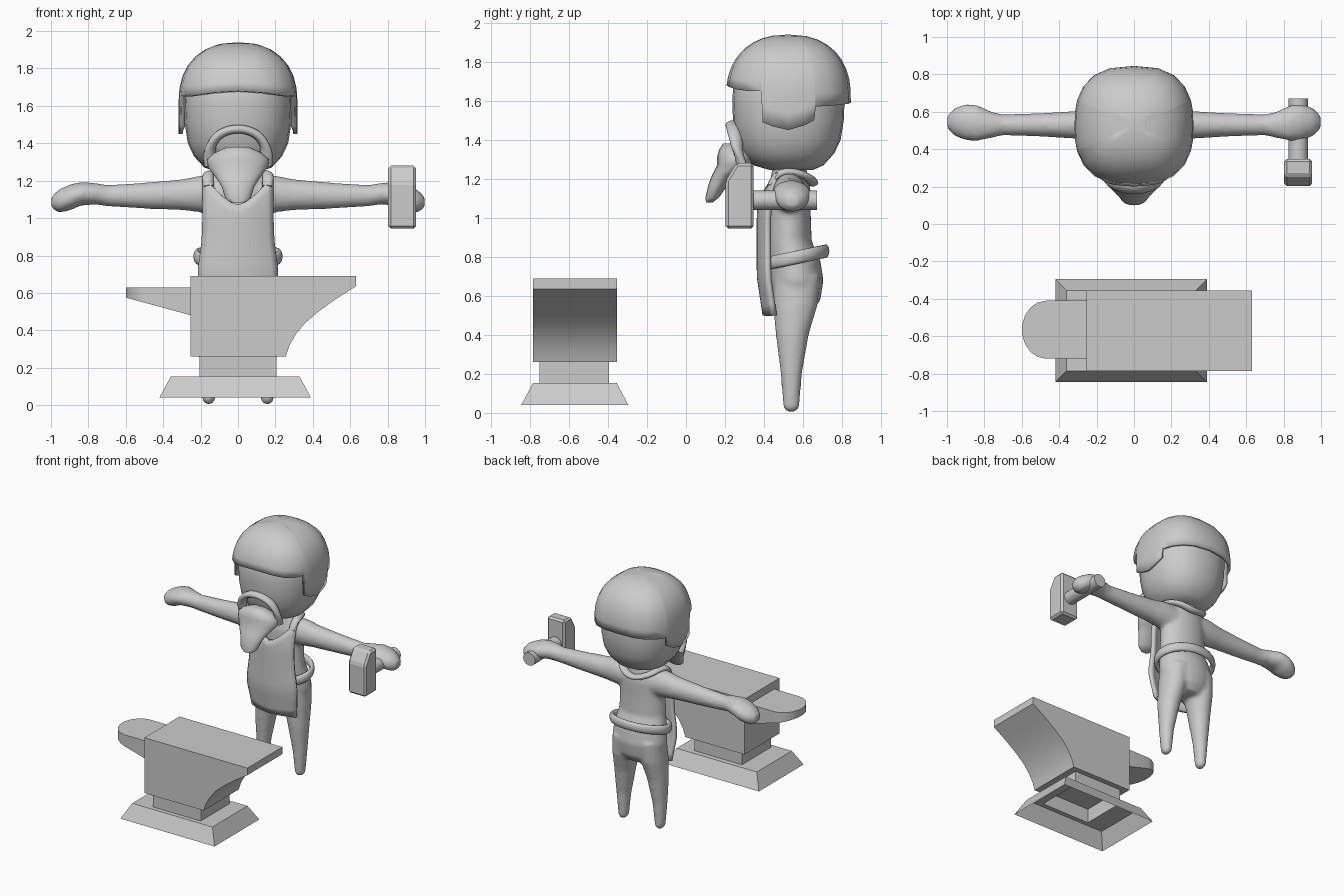
import bpy, bmesh, math
from mathutils import Vector

if "Cube" in bpy.data.objects:
    bpy.data.objects.remove(bpy.data.objects["Cube"])

grey = bpy.data.materials.new("light_grey")
grey.diffuse_color = (0.6, 0.6, 0.6, 1)
grey.use_nodes = True
grey.node_tree.nodes["Principled BSDF"].inputs["Base Color"].default_value = grey.diffuse_color


def spow(v, p):
    return math.copysign(abs(v) ** p, v)


def finish(bm, name, smooth=35):
    """Turn a bmesh into a named object with clean normals and sharp edges kept."""
    bmesh.ops.remove_doubles(bm, verts=bm.verts, dist=0.0005)
    bmesh.ops.recalc_face_normals(bm, faces=bm.faces)
    me = bpy.data.meshes.new(name)
    bm.to_mesh(me)
    bm.free()
    me.materials.append(grey)
    ob = bpy.data.objects.new(name, me)
    bpy.context.collection.objects.link(ob)
    if smooth:
        bpy.ops.object.select_all(action='DESELECT')
        ob.select_set(True)
        bpy.context.view_layer.objects.active = ob
        bpy.ops.object.shade_smooth_by_angle(angle=math.radians(smooth))
    return ob


def bridge(bm, rings, closed=True):
    n = len(rings[0])
    for a, b in zip(rings, rings[1:]):
        for i in range(n if closed else n - 1):
            j = (i + 1) % n
            bm.faces.new((a[i], a[j], b[j], b[i]))


def loft(bm, sections, axis='z', n=16, power=2.0, caps=True):
    """Sections are (centre, half_u, half_v); u, v are x, y or, along x, y, z."""
    rings = []
    for c, hu, hv in sections:
        ring = []
        for i in range(n):
            a = 2 * math.pi * i / n
            u, v = hu * spow(math.cos(a), 2 / power), hv * spow(math.sin(a), 2 / power)
            ring.append(bm.verts.new(Vector(c) + Vector((u, v, 0) if axis == 'z' else (0, u, v))))
        rings.append(ring)
    bridge(bm, rings)
    if caps:
        bm.faces.new(rings[0])
        bm.faces.new(rings[-1])


def prism(name, pts, place, lo, hi, bevel=0):
    """Extrude a 2D outline between two depths; place maps (p, q, depth) to xyz."""
    bm = bmesh.new()
    rings = [[bm.verts.new(place(p, q, d)) for p, q in pts] for d in (lo, hi)]
    bridge(bm, rings)
    for r in rings:
        bm.faces.new(r)
    if bevel:
        bmesh.ops.bevel(bm, geom=bm.edges[:], offset=bevel, segments=1, affect='EDGES')
    return finish(bm, name, 25 if not bevel else 0)


def strip(name, pts, w, t, cyclic=False):
    """Rounded band along a smooth path, w wide in z and t thick outward."""
    cu = bpy.data.curves.new(name, 'CURVE')
    cu.dimensions = '3D'
    sp = cu.splines.new('NURBS')
    sp.points.add(len(pts) - 1)
    for p, co in zip(sp.points, pts):
        p.co = (*co, 1)
    sp.use_cyclic_u, sp.use_endpoint_u, sp.order_u, sp.resolution_u = cyclic, True, 3, 4
    cu.twist_mode = 'Z_UP'
    prof = bpy.data.curves.new(name + "_section", 'CURVE')
    ps = prof.splines.new('POLY')
    ps.points.add(9)
    for i, p in enumerate(ps.points):
        a = 2 * math.pi * i / 10
        p.co = (t * math.cos(a), w * math.sin(a), 0, 1)
    ps.use_cyclic_u = True
    po = bpy.data.objects.new(name + "_section", prof)
    po.hide_render = True
    bpy.context.collection.objects.link(po)
    cu.bevel_mode, cu.bevel_object, cu.use_fill_caps = 'OBJECT', po, True
    cu.materials.append(grey)
    ob = bpy.data.objects.new(name, cu)
    bpy.context.collection.objects.link(ob)
    return ob


# Anvil base and neck: one hollow stepped shell, open underneath
bm = bmesh.new()
rings = []
for x0, x1, y0, y1, z in ((-.42, .39, -.845, -.295, .04), (-.36, .33, -.785, -.355, .152),
                          (-.205, .205, -.75, -.395, .152), (-.205, .205, -.75, -.395, .26)):
    rings.append([bm.verts.new((x, y, z)) for x, y in ((x0, y0), (x1, y0), (x1, y1), (x0, y1))])
bridge(bm, rings)
finish(bm, "anvil_base", 0)

# Anvil body with curved underside towards the heel
prism("anvil_body", [(-.255, .26), (.255, .26), (.275, .32), (.31, .38), (.36, .44), (.43, .50),
                     (.52, .565), (.63, .635), (.63, .69), (-.255, .69)],
      lambda p, q, d: (p, d, q), -.785, -.355)

# Anvil horn: rounded in plan, sloping underside
bm = bmesh.new()
plan = [(-.25, -.72), (-.47, -.72)]
plan += [(-.47 - .13 * math.sin(math.radians(a)), -.565 - .155 * math.cos(math.radians(a)))
         for a in range(20, 180, 20)]
plan += [(-.47, -.41), (-.25, -.41)]
top = [bm.verts.new((x, y, .63)) for x, y in plan]
low = [bm.verts.new((x, y, .575 - .095 * (x + .6) / .35)) for x, y in plan]
bridge(bm, [top, low])
bm.faces.new(top)
bm.faces.new(low)
finish(bm, "anvil_horn", 30)

# Body: torso, hips, arms, hands and legs fused into one smooth skin
bm = bmesh.new()
loft(bm, [((0, .56, .52), .14, .09), ((0, .565, .58), .19, .125), ((0, .565, .68), .215, .14),
          ((0, .555, .78), .205, .135), ((0, .53, .88), .185, .115), ((0, .53, 1.02), .18, .11),
          ((0, .53, 1.14), .18, .11), ((0, .53, 1.21), .15, .095), ((0, .53, 1.3), .10, .08)], n=24)
for s in (1, -1):
    loft(bm, [((s * .157, .54, .005), .02, .025), ((s * .157, .54, .03), .036, .042),
              ((s * .155, .54, .2), .052, .055), ((s * .14, .545, .4), .075, .085),
              ((s * .12, .56, .55), .092, .115), ((s * .11, .57, .7), .09, .12)])
    loft(bm, [((s * .08, .53, 1.12), .09, .10), ((s * .19, .53, 1.13), .085, .10),
              ((s * .3, .53, 1.125), .075, .083), ((s * .5, .53, 1.12), .063, .07),
              ((s * .7, .53, 1.12), .056, .057), ((s * .76, .53, 1.13), .07, .058),
              ((s * .84, .54, 1.13), .097, .063), ((s * .9, .545, 1.11), .098, .07),
              ((s * .96, .545, 1.09), .075, .062), ((s * .998, .545, 1.085), .035, .03)], axis='x')
body = finish(bm, "body")
mod = body.modifiers.new("fuse", 'REMESH')
mod.mode, mod.voxel_size, mod.use_smooth_shade = 'VOXEL', .014, True
mod = body.modifiers.new("soften", 'SMOOTH')
mod.factor, mod.iterations = .5, 5

# Head
bm = bmesh.new()
loft(bm, [((0, .54, 1.245), .10, .11), ((0, .525, 1.27), .18, .18), ((0, .525, 1.33), .235, .235),
          ((0, .525, 1.4), .268, .268), ((0, .525, 1.5), .284, .284), ((0, .525, 1.6), .288, .288),
          ((0, .525, 1.7), .28, .28), ((0, .525, 1.8), .23, .23), ((0, .525, 1.87), .12, .12)],
     n=24, power=2.3)
finish(bm, "head", 60)

# Helmet: dome whose rim height follows the angle from the front, with ear flaps
half = [(0, 1.68), (18, 1.672), (36, 1.66), (54, 1.652), (70, 1.652), (71.5, 1.49), (80, 1.47),
        (90, 1.45), (100, 1.475), (108.5, 1.50), (110, 1.57), (126, 1.575), (144, 1.58),
        (162, 1.585), (180, 1.59)]
cols = half + [(360 - a, z) for a, z in half[-2:0:-1]]
bm = bmesh.new()
rings = []
for k in range(10):
    ring = []
    for a, rim in cols:
        z = 1.94 - (1.94 - rim) * (k / 9) ** 1.7
        r = (1 - max(0, (z - 1.62) / .32) ** 2.3) ** .435
        s, c = math.sin(math.radians(a)), math.cos(math.radians(a))
        ring.append(bm.verts.new((.318 * r * spow(s, .77), .525 - .32 * r * spow(c, .77), z)))
    rings.append(ring)
bridge(bm, rings)
helmet = finish(bm, "helmet", 50)
mod = helmet.modifiers.new("shell", 'SOLIDIFY')
mod.thickness, mod.offset = .022, -1

# Beard and arched moustache
bm = bmesh.new()
loft(bm, [((0, .12, 1.08), .035, .018), ((0, .135, 1.105), .068, .035), ((0, .165, 1.17), .088, .05),
          ((0, .20, 1.22), .12, .066), ((0, .25, 1.27), .16, .09), ((0, .25, 1.315), .165, .09),
          ((0, .245, 1.35), .125, .075), ((0, .235, 1.38), .06, .045)], n=20)
finish(bm, "beard", 60)
strip("moustache", [(-.15, .28, 1.28), (-.16, .265, 1.36), (-.11, .245, 1.45), (0, .235, 1.485),
                    (.11, .245, 1.45), (.16, .265, 1.36), (.15, .28, 1.28)], .024, .036)

# Apron: curved sheet with a scooped neckline
bm = bmesh.new()
rows = []
for k in range(13):
    row = []
    for i in range(13):
        u = i / 6 - 1
        z = .5 + (k / 12) * (.57 + .16 * abs(u) ** 1.5)
        w = .185 + .025 * math.exp(-((z - .7) / .14) ** 2)
        y = .375 + .05 * u * u + .05 * max(0, (z - 1.0) / .23) ** 2 + .03 * max(0, (.7 - z) / .2)
        row.append(bm.verts.new((w * u, y, z)))
    rows.append(row)
bridge(bm, rows, closed=False)
apron = finish(bm, "apron", 60)
mod = apron.modifiers.new("cloth", 'SOLIDIFY')
mod.thickness, mod.offset = .025, 0

# Neck strap and waist belt
right = [(.155, .44, 1.17), (.165, .46, 1.225), (.15, .54, 1.24), (.11, .63, 1.21)]
strip("neck_strap", right + [(0, .655, 1.17)] + [(-x, y, z) for x, y, z in right[::-1]], .02, .03)
belt = []
for i in range(16):
    a = math.pi * i / 8
    y = .555 - .165 * math.cos(a)
    belt.append((.225 * math.sin(a), y, .76 + .07 * (y - .39) / .33))
strip("belt", belt, .035, .018, cyclic=True)

# Hammer
prism("hammer_head", [(.203, .945), (.347, .945), (.347, 1.28), (.258, 1.28), (.203, 1.19)],
      lambda p, q, d: (d, p, q), .803, .953, bevel=.014)
bm = bmesh.new()
loft(bm, [((.878, 1.09, -.34), .052, .05), ((.878, 1.09, -.672), .052, .05)], n=12)
for v in bm.verts:
    v.co = Vector((v.co.x, -v.co.z, v.co.y))
finish(bm, "hammer_handle", 40)
